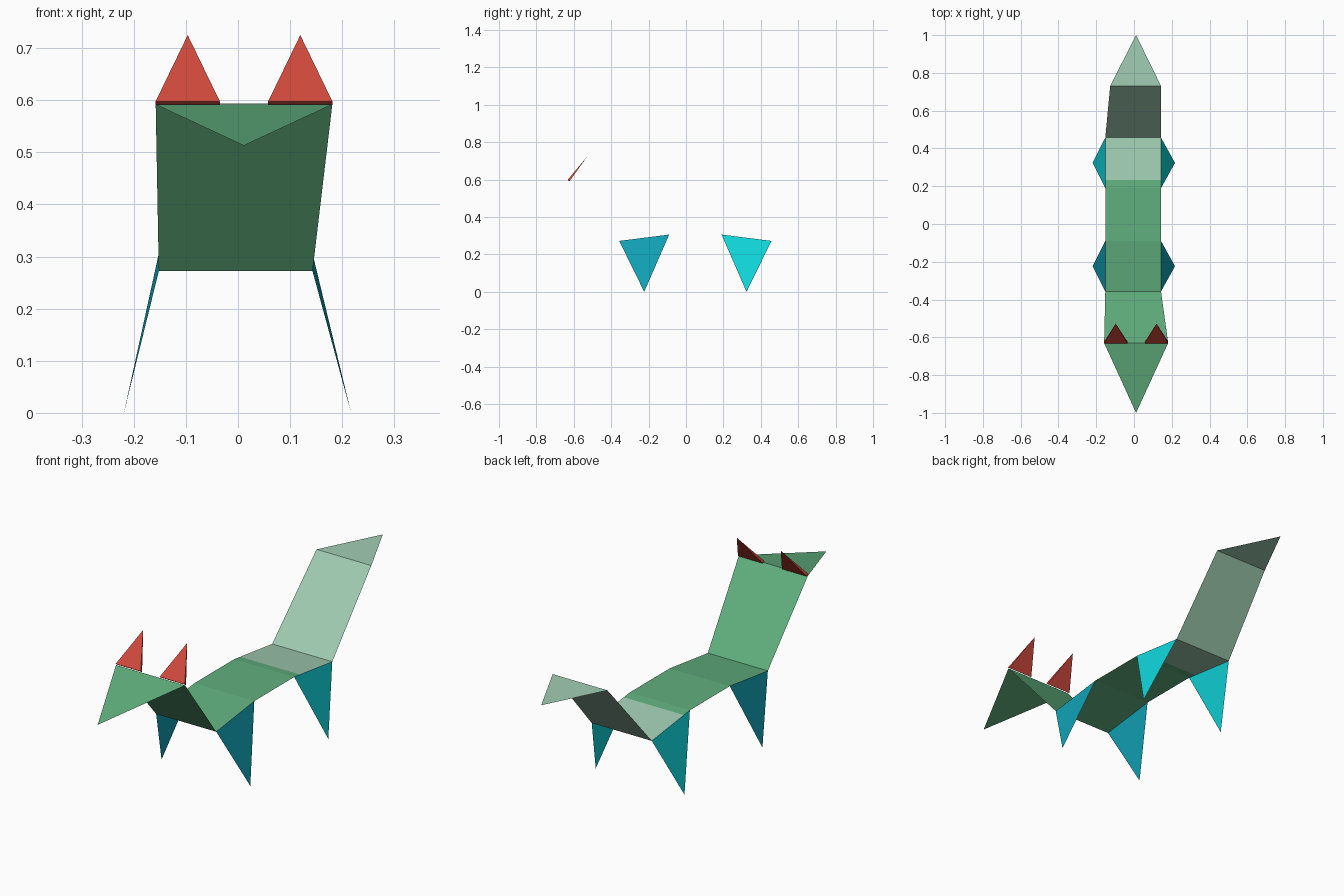
import bpy

if "Cube" in bpy.data.objects:
    bpy.data.objects.remove(bpy.data.objects["Cube"])


def material(name, rgb):
    m = bpy.data.materials.new(name)
    lin = [((c / 255 + 0.055) / 1.055) ** 2.4 if c > 10 else c / 3294 for c in rgb]
    m.diffuse_color = (*lin, 1.0)
    m.use_nodes = True
    m.node_tree.nodes["Principled BSDF"].inputs["Base Color"].default_value = m.diffuse_color
    return m


GREEN = material("leaf green", (97, 176, 126))
PALE = material("pale green", (161, 205, 179))
TEAL = material("front leg teal", (17, 163, 183))
CYAN = material("back leg cyan", (16, 216, 221))
RED = material("ear red", (208, 73, 60))


def mesh_object(name, verts, faces, mat):
    me = bpy.data.meshes.new(name)
    me.from_pydata(verts, [], faces)
    me.materials.append(mat)
    me.update()
    ob = bpy.data.objects.new(name, me)
    bpy.context.collection.objects.link(ob)
    return ob


def strip(name, stations, mat):
    """Folded paper strip through stations (y, z, left x, right x)."""
    verts = []
    for y, z, left, right in stations:
        verts += [(left, y, z), (right, y, z)]
    faces = [(i, i + 1, i + 3, i + 2) for i in range(0, len(verts) - 2, 2)]
    return mesh_object(name, verts, faces, mat)


L, R = -0.152, 0.143          # body side edges
LOW, HIGH, TOP = 0.272, 0.306, 0.592

# Folded body sheets
neck_base = (-0.357, LOW, L, R)
neck_top = (-0.63, TOP, -0.158, 0.181)
tail_base = (0.457, LOW, L, R)
tail_top = (0.731, TOP + 0.002, -0.126, 0.143)
split = (0.232, 0.3007, L, R)  # colour change across the back

strip("neck", [neck_top, neck_base], GREEN)
strip("front_body", [neck_base, (-0.09, HIGH, L, R), (0.19, HIGH, L, R), split], GREEN)
strip("rear_body", [split, tail_base], PALE)
strip("tail", [tail_base, tail_top], PALE)


# Pointed sheets at both ends
def tip(name, station, point, order, mat):
    y, z, left, right = station
    mesh_object(name, [(left, y, z), (right, y, z), point], [order], mat)


tip("head", neck_top, (0.011, -1.0, 0.513), (0, 2, 1), GREEN)
tip("tail_tip", tail_top, (0.011, 1.0, TOP + 0.002), (0, 1, 2), PALE)

# Triangular legs splayed outward
for part, y0, y1, z0, z1, mat in (("front_leg", -0.357, -0.09, LOW, HIGH, TEAL),
                                  ("back_leg", 0.19, 0.457, HIGH, LOW, CYAN)):
    for side, x, foot, order in (("left", L, -0.219, (0, 2, 1)),
                                 ("right", R, 0.217, (0, 1, 2))):
        verts = [(x, y0, z0), (foot, (y0 + y1) / 2, 0.0), (x, y1, z1)]
        mesh_object(part + "_" + side, verts, [order], mat)

# Ears: thin wedges leaning back from the head fold
for side, xa, xb in (("left", -0.158, -0.035), ("right", 0.058, 0.181)):
    verts = [(xa, -0.633, 0.598), (xb, -0.633, 0.598),
             (xa, -0.623, 0.591), (xb, -0.623, 0.591),
             ((xa + xb) / 2, -0.527, 0.725)]
    faces = [(0, 1, 4), (3, 2, 4), (0, 2, 3, 1), (1, 3, 4), (2, 0, 4)]
    mesh_object("ear_" + side, verts, faces, RED)
